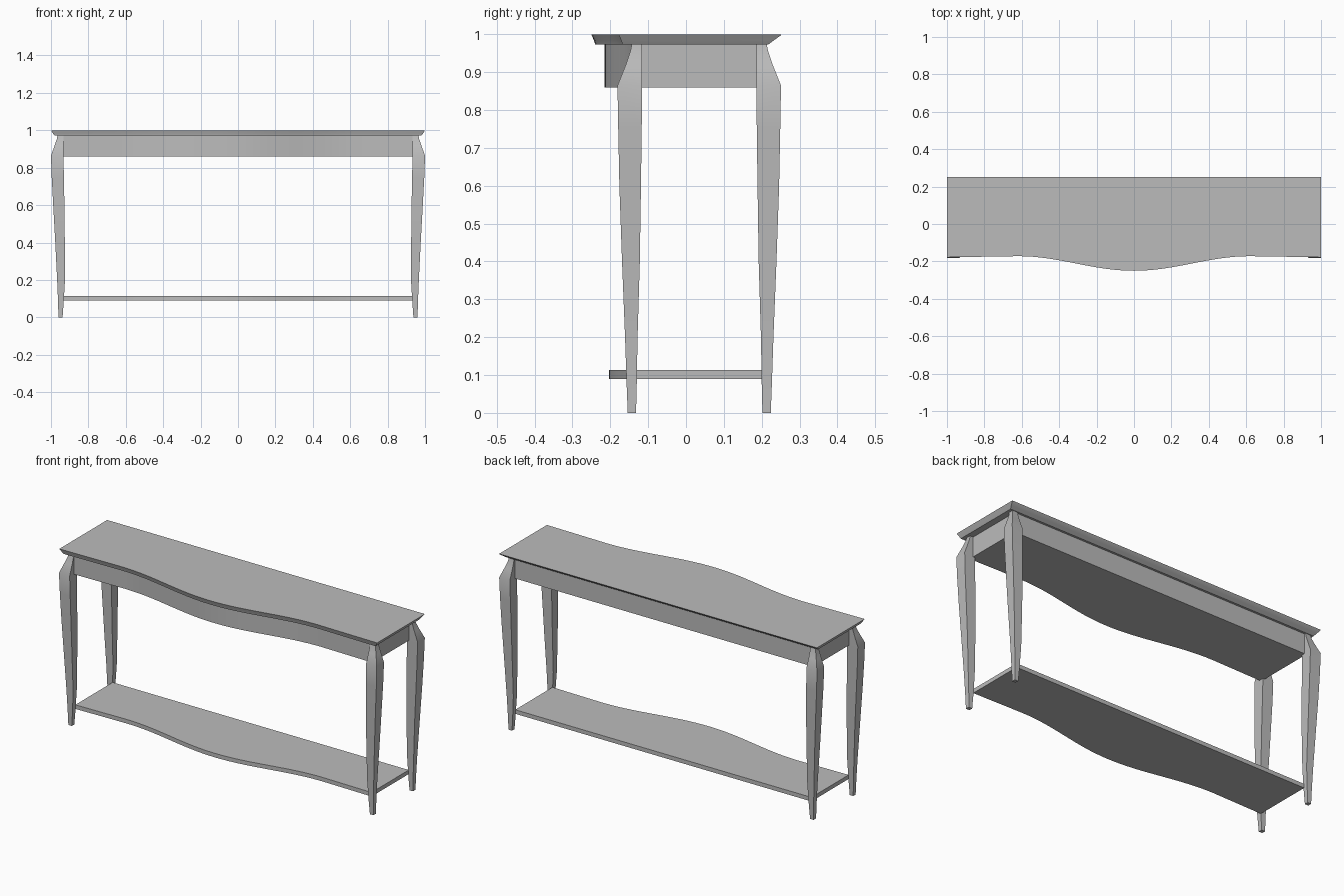
import bpy, bmesh, math

if "Cube" in bpy.data.objects:
    bpy.data.objects.remove(bpy.data.objects["Cube"])

grey = bpy.data.materials.new("grey_paint")
grey.diffuse_color = (0.5, 0.5, 0.5, 1)
grey.use_nodes = True
grey.node_tree.nodes["Principled BSDF"].inputs["Base Color"].default_value = grey.diffuse_color


def loft(name, rings, mirror=False):
    """Closed solid skinned through equal-length rings of points."""
    bm = bmesh.new()
    vs = [[bm.verts.new(p) for p in ring] for ring in rings]
    n = len(vs[0])
    for a, b in zip(vs, vs[1:]):
        for i in range(n):
            j = (i + 1) % n
            bm.faces.new((a[i], a[j], b[j], b[i]))
    bm.faces.new(vs[0][::-1])
    bm.faces.new(vs[-1])
    bmesh.ops.recalc_face_normals(bm, faces=bm.faces)
    me = bpy.data.meshes.new(name)
    bm.to_mesh(me)
    bm.free()
    me.materials.append(grey)
    ob = bpy.data.objects.new(name, me)
    bpy.context.collection.objects.link(ob)
    bpy.context.view_layer.objects.active = ob
    ob.select_set(True)
    bpy.ops.object.shade_smooth_by_angle(angle=math.radians(25))
    ob.select_set(False)
    return ob


def bow_outline(half_x, front, back, z, bulge=0.078, reach=0.62, steps=32):
    """Rectangle whose front edge swells forward in the middle."""
    pts = []
    for i in range(steps + 1):
        x = reach * (2 * i / steps - 1)
        pts.append((x, front - bulge * (1 + math.cos(math.pi * x / reach)) / 2, z))
    corner = front - 0.006
    return ([(-half_x, corner, z)] + pts +
            [(half_x, corner, z), (half_x, back, z), (-half_x, back, z)])


# Table top with an undercut edge
loft("table_top", [bow_outline(0.982, -0.162, 0.217, 0.973),
                   bow_outline(0.990, -0.165, 0.232, 0.984),
                   bow_outline(0.998, -0.171, 0.250, 0.997),
                   bow_outline(1.000, -0.172, 0.252, 1.0)])

# Apron under the top, and low shelf
loft("apron", [bow_outline(0.945, -0.137, 0.205, z) for z in (0.86, 0.974)])
loft("lower_shelf", [bow_outline(0.932, -0.125, 0.204, z) for z in (0.09, 0.113)])

# Cabriole-like legs: z, x inner, x outer, y inner, y outer (back right leg)
LEG = [(0.0, 0.938, 0.960, 0.202, 0.224),
       (0.08, 0.932, 0.962, 0.200, 0.227),
       (0.2, 0.925, 0.967, 0.198, 0.231),
       (0.4, 0.926, 0.977, 0.192, 0.239),
       (0.6, 0.928, 0.988, 0.189, 0.246),
       (0.75, 0.931, 0.996, 0.187, 0.249),
       (0.865, 0.933, 1.0, 0.186, 0.251),
       (0.92, 0.933, 0.980, 0.186, 0.229),
       (0.955, 0.933, 0.968, 0.186, 0.217),
       (0.975, 0.933, 0.965, 0.186, 0.213)]
MID_Y = 0.035
for sy, row in ((1, "back"), (-1, "front")):
    for sx, side in ((1, "right"), (-1, "left")):
        rings = []
        for z, xi, xo, yi, yo in LEG:
            y0, y1 = (MID_Y + sy * (y - MID_Y) for y in (yi, yo))
            rings.append([(sx * xi, y0, z), (sx * xo, y0, z),
                          (sx * xo, y1, z), (sx * xi, y1, z)])
        loft(f"{row}_{side}_leg", rings)
